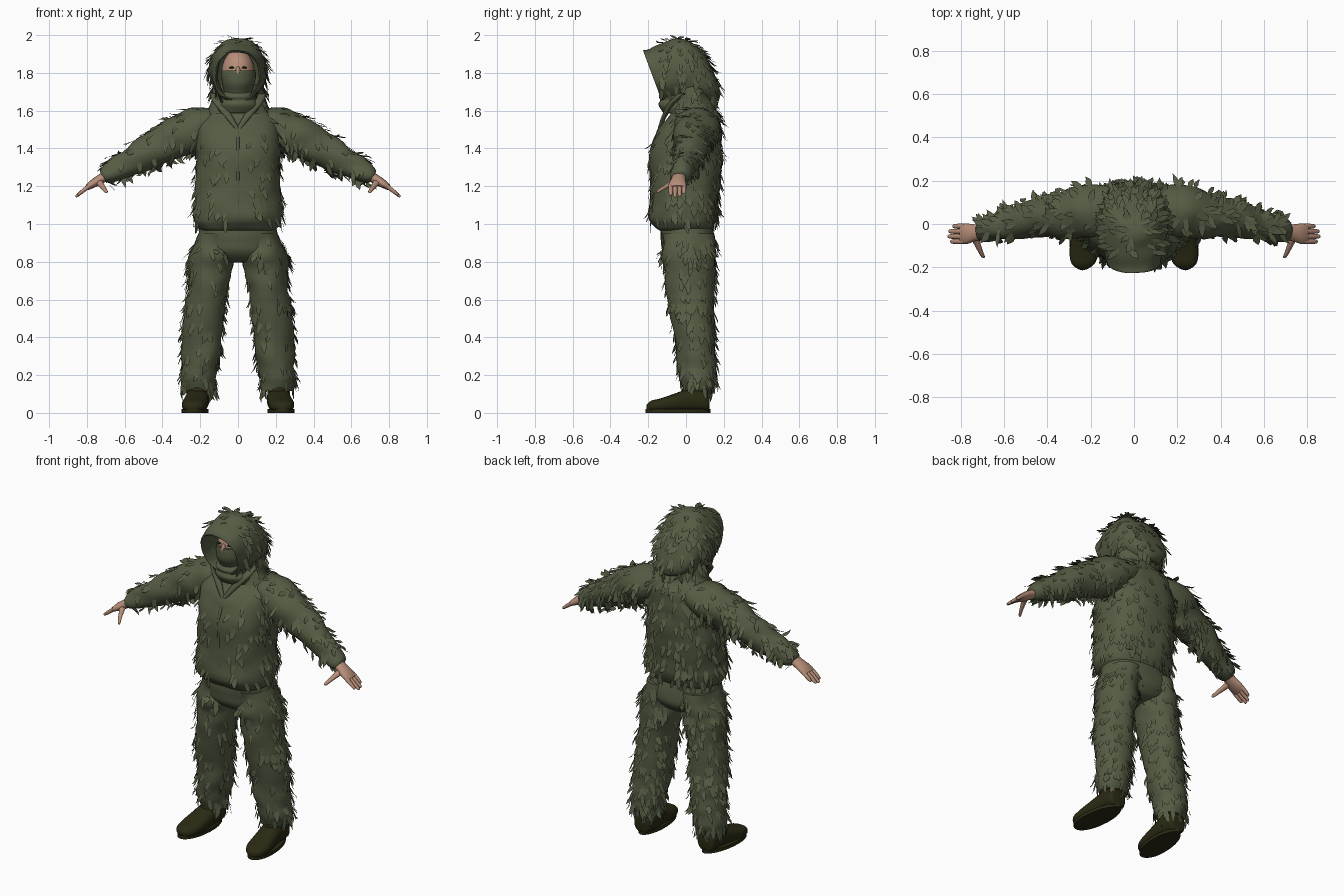
import bpy, bmesh, math, random
from mathutils import Vector, noise

if "Cube" in bpy.data.objects:
    bpy.data.objects.remove(bpy.data.objects["Cube"])

random.seed(4)
X, Y, Z = Vector((1, 0, 0)), Vector((0, 1, 0)), Vector((0, 0, 1))


def material(name, rgb):
    m = bpy.data.materials.new(name)
    m.diffuse_color = (*rgb, 1)
    m.use_nodes = True
    m.node_tree.nodes["Principled BSDF"].inputs["Base Color"].default_value = m.diffuse_color
    return m


GREEN = material("olive cloth", (0.090, 0.106, 0.056))
SKIN = material("skin", (0.47, 0.27, 0.19))
BOOT = material("dark leather", (0.024, 0.023, 0.007))


def finish(bm, name, mat, angle=50):
    mesh = bpy.data.meshes.new(name)
    bm.to_mesh(mesh)
    bm.free()
    mesh.materials.append(mat)
    ob = bpy.data.objects.new(name, mesh)
    bpy.context.collection.objects.link(ob)
    bpy.ops.object.select_all(action='DESELECT')
    ob.select_set(True)
    bpy.context.view_layer.objects.active = ob
    bpy.ops.object.shade_smooth_by_angle(angle=math.radians(angle))
    return ob


def catmull(a, b, c, d, t):
    return [0.5 * (2*q + (r - p)*t + (2*p - 5*q + 4*r - s)*t*t + (3*q - p - 3*r + s)*t**3)
            for p, q, r, s in zip(a, b, c, d)]


def loft(name, keys, mat, u=X, v=Y, n=28, steps=4, wrinkle=0.0, power=1.0, side=1, caps=(True, True)):
    """Smooth skin through elliptical rings (x, y, z, radius_u, radius_v)."""
    rows = []
    for i in range(len(keys) - 1):
        a, d = keys[max(i-1, 0)], keys[min(i+2, len(keys)-1)]
        rows += [catmull(a, keys[i], keys[i+1], d, s / steps) for s in range(steps)]
    rows.append(keys[-1])
    bm = bmesh.new()
    rings = []
    for r in rows:
        ring = []
        for k in range(n):
            t = 2 * math.pi * k / n
            c, s = math.cos(t), math.sin(t)
            c, s = math.copysign(abs(c)**power, c), math.copysign(abs(s)**power, s)
            off = u * (c * r[3]) + v * (s * r[4])
            p = Vector(r[:3]) + off
            if wrinkle:
                p += off.normalized() * noise.noise(Vector((p.x*9, p.y*9, p.z*14))) * wrinkle
            p.x *= side
            ring.append(bm.verts.new(p))
        rings.append(ring)
    for a, b in zip(rings, rings[1:]):
        for k in range(n):
            bm.faces.new((a[k], a[(k+1) % n], b[(k+1) % n], b[k]))
    for on, ring in zip(caps, (rings[0], rings[-1])):
        if on:
            bm.faces.new(ring)
    bmesh.ops.recalc_face_normals(bm, faces=bm.faces)
    return finish(bm, name, mat)


def ellipsoid(name, loc, scale, mat):
    bm = bmesh.new()
    bmesh.ops.create_uvsphere(bm, u_segments=24, v_segments=16, radius=1)
    for w in bm.verts:
        w.co = Vector([a * b + c for a, b, c in zip(w.co, scale, loc)])
    return finish(bm, name, mat)


def leaves(name, host, count, keep):
    """Scatter drooping, kicked-out cloth scraps over a host part."""
    polys = list(host.data.polygons)
    picks = random.choices(polys, weights=[p.area for p in polys], k=count * 3)
    bm = bmesh.new()
    made = 0
    for f in picks:
        p, nrm = f.center.copy(), f.normal.copy()
        if made >= count or len(f.vertices) > 4 or not keep(p, nrm):
            continue
        if nrm.y < -0.45 and random.random() < 0.6:
            continue
        made += 1
        down = -Z + Vector((random.uniform(-.45, .45), random.uniform(-.3, .3), 0))
        down = (down - nrm * down.dot(nrm)).normalized()
        across = nrm.cross(down)
        L, w = random.uniform(.04, .08), random.uniform(.010, .018)
        kick = random.uniform(.010, .032)
        shape = [(0, -.5, .001), (0, .5, .001), (.45, 1, .009), (.75, .6, .016),
                 (1, random.uniform(-.6, .6), kick), (.7, -.7, .016), (.4, -1, .009)]
        bm.faces.new([bm.verts.new(p + down * (a*L) + across * (b*w) + nrm * h) for a, b, h in shape])
    finish(bm, name, GREEN)


def anywhere(p, nrm):
    return True


# Jacket with gathered hem
jacket = loft("jacket", [
    (0, -.01, .965, .19, .13), (0, -.01, .985, .215, .155), (0, -.015, 1.04, .232, .178),
    (0, -.002, 1.2, .225, .185), (0, 0, 1.38, .222, .19), (0, .02, 1.5, .22, .165),
    (0, .04, 1.57, .19, .13), (0, .04, 1.62, .14, .105), (0, .01, 1.69, .10, .10)],
    GREEN, n=40, wrinkle=.014, power=.85)
leaves("jacket_leaves", jacket, 290,
       lambda p, nrm: 1.0 < p.z < 1.62 and not (nrm.y < -.6 and abs(p.x) < .05))

# Zip placket and angled collar edges
loft("zip_placket", [(0, -.186, 1.03, .008, .008), (0, -.183, 1.2, .008, .008),
                     (0, -.186, 1.38, .008, .008), (0, -.142, 1.5, .008, .008)], GREEN, n=8)
for side, tag in ((1, "left"), (-1, "right")):
    loft(tag + "_collar_edge", [(.005, -.14, 1.505, .012, .01), (.05, -.115, 1.57, .022, .014),
                                (.10, -.075, 1.64, .03, .02), (.13, -.02, 1.69, .02, .02)],
         GREEN, n=12, side=side)

# Trouser seat
loft("trouser_hips", [(0, 0, 1.0, .20, .135), (0, .01, .92, .215, .145),
                      (0, .015, .86, .20, .14), (0, .02, .81, .12, .10), (0, .02, .795, .05, .05)],
     GREEN, n=36, wrinkle=.008, power=.9)

# Inside directions for the arm cross-section
ARM_UP = Vector((.5, 0, .86))

for side, tag in ((1, "left"), (-1, "right")):
    # Trouser legs
    leg = loft(tag + "_trouser_leg", [
        (.112, .012, .95, .10, .13), (.132, .015, .85, .118, .14), (.147, .02, .75, .115, .135),
        (.165, .025, .6, .109, .122), (.185, .045, .4, .103, .108), (.20, .058, .25, .10, .102),
        (.21, .062, .15, .085, .09), (.21, .062, .115, .076, .08)],
        GREEN, wrinkle=.018, side=side)
    leaves(tag + "_leg_leaves", leg, 230,
           lambda p, nrm: p.z < .92 and (abs(p.x) > .06 or p.z < .72))

    # Sleeves
    sleeve = loft(tag + "_sleeve", [
        (.10, .06, 1.55, .10, .07), (.20, .06, 1.515, .12, .115), (.30, .045, 1.465, .112, .108),
        (.42, .03, 1.41, .092, .095), (.55, .005, 1.34, .076, .082), (.65, -.02, 1.285, .062, .066),
        (.70, -.03, 1.255, .05, .048), (.715, -.033, 1.248, .04, .036)],
        GREEN, u=Y, v=ARM_UP, wrinkle=.016, side=side)
    leaves(tag + "_sleeve_leaves", sleeve, 140, lambda p, nrm: .2 < abs(p.x) < .70)

    # Hand with four fingers and thumb
    loft(tag + "_palm", [(.68, -.035, 1.265, .036, .026), (.73, -.04, 1.236, .038, .026),
                         (.77, -.045, 1.212, .047, .022), (.80, -.045, 1.192, .045, .014)],
         SKIN, u=Y, v=ARM_UP, n=16, side=side)
    for i, reach in enumerate((.052, .064, .06, .042)):
        y = -.081 + .0235 * i
        loft("%s_finger_%d" % (tag, i + 1), [
            (.785, y, 1.203, .012, .012), (.79 + reach*.5, y, 1.2 - reach*.4, .012, .011),
            (.79 + reach, y, 1.2 - reach*.8, .009, .008),
            (.796 + reach, y, 1.195 - reach*.8, .003, .003)], SKIN, u=Y, v=ARM_UP, n=10, side=side)
    loft(tag + "_thumb", [(.74, -.055, 1.228, .024, .018), (.725, -.09, 1.208, .016, .015),
                          (.71, -.125, 1.188, .012, .012), (.698, -.15, 1.172, .009, .009),
                          (.695, -.157, 1.168, .003, .003)], SKIN, u=X, v=Z, n=10, side=side)

    # Boot: foot, shaft and sole
    loft(tag + "_boot_foot", [
        (.215, .125, .06, .035, .04), (.215, .11, .066, .056, .058), (.215, .03, .07, .062, .062),
        (.222, -.05, .056, .066, .05), (.23, -.13, .042, .068, .036), (.235, -.185, .036, .052, .028),
        (.237, -.21, .03, .018, .012)], BOOT, u=X, v=Z, n=20, power=.8, side=side)
    loft(tag + "_boot_shaft", [(.213, .055, .05, .06, .07), (.213, .05, .10, .058, .075),
                               (.212, .055, .17, .055, .065)], BOOT, n=20, side=side)
    bm = bmesh.new()
    outline = []
    for k in range(28):
        t = 2 * math.pi * k / 28
        y = -.042 + .172 * math.copysign(abs(math.sin(t))**.8, math.sin(t))
        half = .07 - .09 * max(y + .02, 0)
        outline.append(bm.verts.new(((.223 - .07*y + half * math.cos(t)) * side, y, 0)))
    ext = bmesh.ops.extrude_face_region(bm, geom=[bm.faces.new(outline)])
    for g in ext["geom"]:
        if isinstance(g, bmesh.types.BMVert):
            g.co.z = .02
    bmesh.ops.recalc_face_normals(bm, faces=bm.faces)
    finish(bm, tag + "_boot_sole", BOOT, 30)

# Head, nose and eyes
ellipsoid("head", (0, -.035, 1.80), (.088, .105, .125), SKIN)
ellipsoid("nose", (0, -.138, 1.805), (.013, .018, .03), SKIN)
for side, tag in ((1, "left"), (-1, "right")):
    ellipsoid(tag + "_eye", (.034 * side, -.131, 1.828), (.015, .006, .005), BOOT)

# Face mask and rolled scarf
loft("face_mask", [(0, -.03, 1.62, .085, .085), (0, -.035, 1.69, .075, .095),
                   (0, -.04, 1.74, .088, .112), (0, -.04, 1.785, .094, .115),
                   (0, -.04, 1.812, .089, .112)], GREEN, wrinkle=.006)
loft("scarf", [(0, -.03, 1.59, .11, .09), (0, -.035, 1.63, .115, .108), (0, -.035, 1.655, .10, .10),
               (0, -.035, 1.675, .105, .108), (0, -.035, 1.70, .08, .09)], GREEN, wrinkle=.008)

# Hood: inner lining rolls over the brim into the outer shell
HOOD_UP = Vector((0, -.35, .94))
hood = loft("hood", [
    (0, -.03, 1.795, .115, .135), (0, -.10, 1.79, .112, .13), (0, -.165, 1.785, .112, .132),
    (0, -.176, 1.785, .122, .142), (0, -.14, 1.785, .134, .148), (0, -.07, 1.80, .146, .166),
    (0, 0, 1.815, .150, .178), (0, .07, 1.81, .143, .176), (0, .12, 1.795, .115, .145),
    (0, .15, 1.78, .07, .09), (0, .158, 1.775, .02, .03)],
    GREEN, u=X, v=HOOD_UP, n=36, wrinkle=.012, power=.92, caps=(False, True))
leaves("hood_leaves", hood, 180,
       lambda p, nrm: (p - Vector((0, -.02, 1.8))).dot(nrm) > .05 and p.y > -.13 and p.z > 1.66)

# Hood skirt resting on the shoulders
skirt = loft("hood_skirt", [(0, .03, 1.585, .175, .13), (0, .03, 1.63, .15, .115),
                            (0, .03, 1.68, .14, .105), (0, .03, 1.74, .13, .10)],
             GREEN, n=32, wrinkle=.012, caps=(False, False))
leaves("shoulder_leaves", skirt, 60, lambda p, nrm: p.y > -.03)
